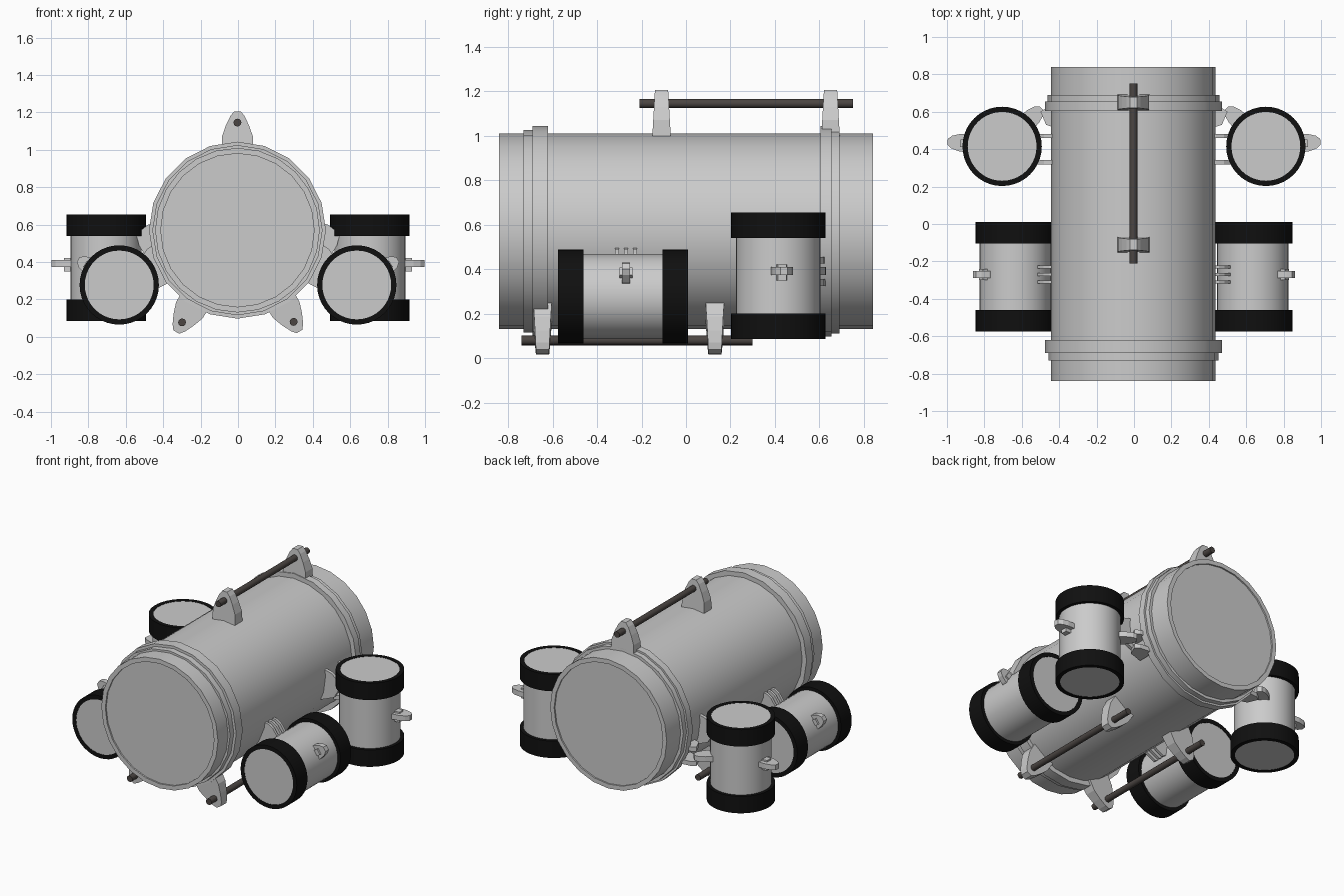
import bpy, bmesh, math
from mathutils import Vector

if "Cube" in bpy.data.objects:
    bpy.data.objects.remove(bpy.data.objects["Cube"])

def material(name, c):
    m = bpy.data.materials.new(name)
    m.diffuse_color = (*c, 1)
    m.use_nodes = True
    m.node_tree.nodes["Principled BSDF"].inputs["Base Color"].default_value = m.diffuse_color
    return m

BLACK = material("black_rubber", (0.005, 0.005, 0.005))
DARK = material("dark_metal", (0.07, 0.06, 0.055))

def finish(name, bm, mat=None, smooth=False):
    bmesh.ops.remove_doubles(bm, verts=bm.verts, dist=1e-5)
    bmesh.ops.recalc_face_normals(bm, faces=bm.faces)
    me = bpy.data.meshes.new(name)
    bm.to_mesh(me)
    bm.free()
    ob = bpy.data.objects.new(name, me)
    bpy.context.collection.objects.link(ob)
    if mat:
        me.materials.append(mat)
    if smooth:
        bpy.ops.object.select_all(action='DESELECT')
        bpy.context.view_layer.objects.active = ob
        ob.select_set(True)
        bpy.ops.object.shade_smooth_by_angle(angle=math.radians(35))
    return ob

def lathe(name, profile, loc, axis, n=40, mat=None, closed=False):
    """Spin (radius, height) points around the y or z axis through loc."""
    bm = bmesh.new()
    rings = []
    for r, h in profile:
        ring = []
        for i in range(n):
            a = 2 * math.pi * i / n
            c, s = r * math.cos(a), r * math.sin(a)
            ring.append(bm.verts.new(Vector(loc) + Vector((c, h, s) if axis == 'Y' else (c, s, h))))
        rings.append(ring)
    for j in range(len(rings) if closed else len(rings) - 1):
        p, q = rings[j], rings[(j + 1) % len(rings)]
        for i in range(n):
            k = (i + 1) % n
            bm.faces.new((p[i], p[k], q[k], q[i]))
    return finish(name, bm, mat, True)

def plate(name, pts, thick, origin, u, v, taper=0.0):
    """Flat outline in the u/v plane, thickened, thinner toward the far u end."""
    u, v, o = Vector(u).normalized(), Vector(v).normalized(), Vector(origin)
    w = u.cross(v)
    lo, hi = min(p[0] for p in pts), max(p[0] for p in pts)
    bm = bmesh.new()
    sides = []
    for sgn in (-1, 1):
        sides.append([bm.verts.new(o + u * a + v * b + w * sgn * thick / 2 *
                      (1 - taper * (a - lo) / (hi - lo))) for a, b in pts])
    bm.faces.new(sides[0])
    bm.faces.new(sides[1][::-1])
    for i in range(len(pts)):
        k = (i + 1) % len(pts)
        bm.faces.new((sides[0][i], sides[0][k], sides[1][k], sides[1][i]))
    return finish(name, bm)

# Main tank with slightly recessed end discs
C = Vector((-0.003, 0, 0.57))
lathe("main_tank", [(0, -0.83), (0.41, -0.83), (0.41, -0.84), (0.44, -0.84),
                    (0.44, 0.84), (0.41, 0.84), (0.41, 0.83), (0, 0.83)], C, 'Y', 24)

# Stepped bands around both ends
lathe("front_band", [(0.43, -0.73), (0.455, -0.73), (0.455, -0.69), (0.473, -0.69),
                     (0.473, -0.62), (0.43, -0.62)], C, 'Y', 20, closed=True)
lathe("rear_band", [(0.43, 0.605), (0.473, 0.605), (0.473, 0.655), (0.46, 0.655),
                    (0.46, 0.69), (0.43, 0.69)], C, 'Y', 20, closed=True)

# Three rods, each carried by two tapered lugs
LUG = [(0.41, -0.085), (0.50, -0.083), (0.56, -0.062), (0.61, -0.038), (0.635, -0.018),
       (0.635, 0.018), (0.61, 0.038), (0.56, 0.062), (0.50, 0.083), (0.41, 0.085)]
for tag, ang, rod, lugs in (("top", 90, (-0.21, 0.75), (-0.11, 0.65)),
                            ("lower_right", -58.5, (-0.74, 0.30), (-0.645, 0.13)),
                            ("lower_left", -121, (-0.74, 0.30), (-0.645, 0.13))):
    a = math.radians(ang)
    u, v = Vector((math.cos(a), 0, math.sin(a))), Vector((-math.sin(a), 0, math.cos(a)))
    for i, y in enumerate(lugs):
        plate(f"{tag}_lug_{i + 1}", LUG, 0.085, C + Vector((0, y, 0)), u, v, 0.3)
    lathe(f"{tag}_rod", [(0, rod[0]), (0.021, rod[0]), (0.021, rod[1]), (0, rod[1])],
          C + u * 0.575, 'Y', 12, DARK)

def canister(name, loc, axis, half):
    """Small tank with black bumper rings at both ends."""
    h = half - 0.002
    lathe(name + "_body", [(0, -h), (0.19, -h), (0.19, h), (0, h)], loc, axis)
    for tag, s in (("end_a", -1), ("end_b", 1)):
        z0, z1 = s * half, s * (half - 0.115)
        lathe(f"{name}_bumper_{tag}", [(0.184, z0), (0.212, z0), (0.212, z1), (0.184, z1)],
              loc, axis, mat=BLACK, closed=True)

TAB = [(0.17, -0.05), (0.23, -0.046), (0.27, -0.034), (0.293, -0.015), (0.293, 0.015),
       (0.27, 0.034), (0.23, 0.046), (0.17, 0.05)]
SMALL_TAB = [(a - 0.035, b) for a, b in TAB]

for side, s in (("right", 1), ("left", -1)):
    # Upright canister at the rear with side tabs
    loc = Vector((s * 0.705, 0.415, 0.37))
    canister(f"{side}_upright_canister", loc, 'Z', 0.285)
    for tag, ang in (("outer", 5), ("inner", 136)):
        a = math.radians(ang)
        u, v = (s * math.cos(a), math.sin(a), 0), (-s * math.sin(a), math.cos(a), 0)
        plate(f"{side}_upright_{tag}_tab", TAB, 0.036, loc + Vector((0, 0, 0.022)), u, v)
    plate(f"{side}_upright_outer_tab_root", [(0.17, -0.025), (0.225, -0.02), (0.225, 0.02), (0.17, 0.025)],
          0.07, loc + Vector((0, 0, 0.015)), (s, 0.08, 0), (-s * 0.08, 1, 0))
    # Gusset plates joining it to the main tank
    for i, y in enumerate((0.33, 0.47)):
        plate(f"{side}_upright_gusset_{i + 1}",
              [(0.40, 0.62), (0.48, 0.60), (0.545, 0.55), (0.53, 0.49), (0.50, 0.44), (0.40, 0.40)],
              0.022, (0, y, 0), (s, 0, 0), (0, 0, 1))
    for i, z in enumerate((0.34, 0.44)):
        plate(f"{side}_upright_clevis_{i + 1}",
              [(0.37, 0.50), (0.47, 0.53), (0.50, 0.60), (0.47, 0.62), (0.37, 0.63)],
              0.03, (0, 0, z), (s, 0, 0), (0, 1, 0))

    # Lying canister at the front with its outer tab
    loc = Vector((s * 0.635, -0.283, 0.277))
    canister(f"{side}_lying_canister", loc, 'Y', 0.293)
    a = math.radians(32)
    u, v = (s * math.cos(a), 0, math.sin(a)), (-s * math.sin(a), 0, math.cos(a))
    plate(f"{side}_lying_outer_tab", SMALL_TAB, 0.036, loc + Vector((0, 0.013, 0)), u, v)
    plate(f"{side}_lying_tab_root", [(0.17, -0.02), (0.215, -0.02), (0.215, 0.02), (0.17, 0.02)],
          0.06, loc + Vector((0, 0.013, 0)), u, v)
    # Bracket plates joining it to the main tank
    for i, y in enumerate((-0.31, -0.27, -0.23)):
        plate(f"{side}_lying_bracket_{i + 1}",
              [(0.39, 0.50), (0.455, 0.49), (0.485, 0.47), (0.52, 0.42), (0.46, 0.28), (0.425, 0.26), (0.35, 0.30)],
              0.018, (0, y, 0), (s, 0, 0), (0, 0, 1))
